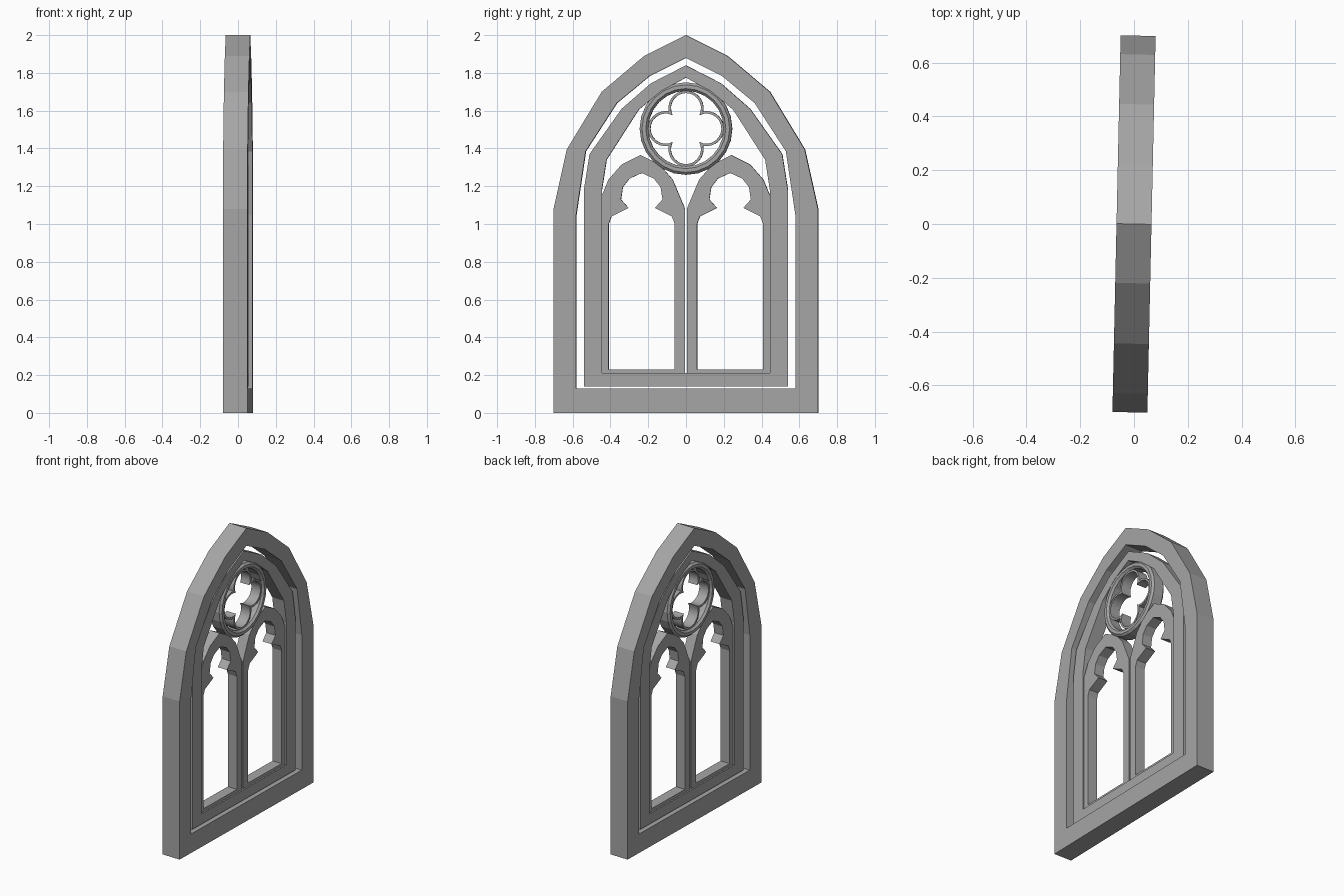
import bpy, bmesh
from math import sin, cos, atan2, pi, sqrt, radians
from mathutils import Matrix

cube = bpy.data.objects.get("Cube")
if cube:
    bpy.data.objects.remove(cube, do_unlink=True)

stone = bpy.data.materials.new("grey_stone")
stone.use_nodes = True
grey = (0.38, 0.38, 0.38, 1)
stone.diffuse_color = grey
bsdf = stone.node_tree.nodes["Principled BSDF"]
bsdf.inputs["Base Color"].default_value = grey
bsdf.inputs["Roughness"].default_value = 0.9

# The whole window is turned very slightly about the vertical
TURN = Matrix.Rotation(radians(-1.25), 4, 'Z')


def finish(bm, name):
    bmesh.ops.recalc_face_normals(bm, faces=bm.faces)
    bm.transform(TURN)
    mesh = bpy.data.meshes.new(name)
    bm.to_mesh(mesh)
    bm.free()
    mesh.materials.append(stone)
    obj = bpy.data.objects.new(name, mesh)
    bpy.context.collection.objects.link(obj)
    return obj


def slab(name, outer, inner, depth):
    """Flat plate in the YZ plane with one opening, centred in depth."""
    bm = bmesh.new()
    edges = []
    for loop in (outer, inner):
        vs = [bm.verts.new((-depth / 2, y, z)) for y, z in loop]
        edges += [bm.edges.new((vs[i - 1], vs[i])) for i in range(len(vs))]
    bmesh.ops.triangle_fill(bm, edges=edges, use_beauty=True, normal=(1, 0, 0))
    bmesh.ops.recalc_face_normals(bm, faces=bm.faces)
    geo = bmesh.ops.extrude_face_region(bm, geom=bm.faces[:], use_keep_orig=True)
    moved = [g for g in geo["geom"] if isinstance(g, bmesh.types.BMVert)]
    bmesh.ops.translate(bm, vec=(depth, 0, 0), verts=moved)
    bmesh.ops.dissolve_limit(bm, angle_limit=0.01, verts=bm.verts, edges=bm.edges)
    return finish(bm, name)


def mirrored(half, centre=0):
    """Closed outline from its +y half, listed bottom to apex on the axis."""
    right = [(centre + u, z) for u, z in half]
    left = [(centre - u, z) for u, z in half[-2::-1]]
    return right + left


# Outer surround
slab("outer_frame",
     mirrored([(0.70, 0), (0.70, 1.08), (0.63, 1.395), (0.445, 1.70), (0.22, 1.89), (0, 2)]),
     mirrored([(0.58, 0.13), (0.58, 1.05), (0.53, 1.385), (0.365, 1.64), (0.19, 1.785), (0, 1.88)]),
     0.13)

# Recessed inner frame
slab("inner_frame",
     mirrored([(0.54, 0.14), (0.54, 1.18), (0.51, 1.37), (0.34, 1.61), (0.185, 1.745), (0, 1.84)]),
     mirrored([(0.445, 0.21), (0.445, 1.18), (0.42, 1.34), (0.25, 1.605), (0.13, 1.705), (0, 1.775)]),
     0.09)

# Pair of pointed lights with cusped heads
head = [(0.235, 0.21), (0.235, 1.08), (0.17, 1.235), (0.1, 1.315), (0, 1.365)]
opening = [(0.175, 0.23), (0.175, 1.0), (0.16, 1.04), (0.07, 1.085),
           (0.11, 1.13), (0.1, 1.195), (0.065, 1.24), (0, 1.27)]
for side, s in (("left", 1), ("right", -1)):
    slab(side + "_lancet", mirrored(head, 0.24 * s), mirrored(opening, 0.234 * s), 0.07)

# Chamfered round ring
ROSE_Z, SIDES = 1.505, 24
bm = bmesh.new()
front = [(0.245, 0.035), (0.232, 0.048), (0.212, 0.048), (0.2, 0.035)]
section = front + [(r, -x) for r, x in reversed(front)]
rings = []
for i in range(SIDES):
    a = 2 * pi * i / SIDES
    rings.append([bm.verts.new((x, r * cos(a), ROSE_Z + r * sin(a))) for r, x in section])
for i in range(SIDES):
    p, q = rings[i - 1], rings[i]
    for j in range(len(section)):
        bm.faces.new((p[j - 1], p[j], q[j], q[j - 1]))
finish(bm, "rose_ring")


# Thin four-lobed band inside the ring
def foil(r, c=0.108, steps=14):
    t = (2 * c + sqrt(8 * r * r - 4 * c * c)) / 4
    reach = atan2(t, t - c)
    pts = []
    for k in range(4):
        turn = k * pi / 2
        for i in range(steps):
            a = reach * (2 * i / steps - 1)
            y, z = c + r * cos(a), r * sin(a)
            pts.append((y * cos(turn) - z * sin(turn),
                        ROSE_Z + y * sin(turn) + z * cos(turn)))
    return pts


rose = slab("rose_quatrefoil", foil(0.093), foil(0.08), 0.07)
bpy.ops.object.select_all(action='DESELECT')
rose.select_set(True)
bpy.context.view_layer.objects.active = rose
bpy.ops.object.shade_smooth_by_angle(angle=radians(30))
